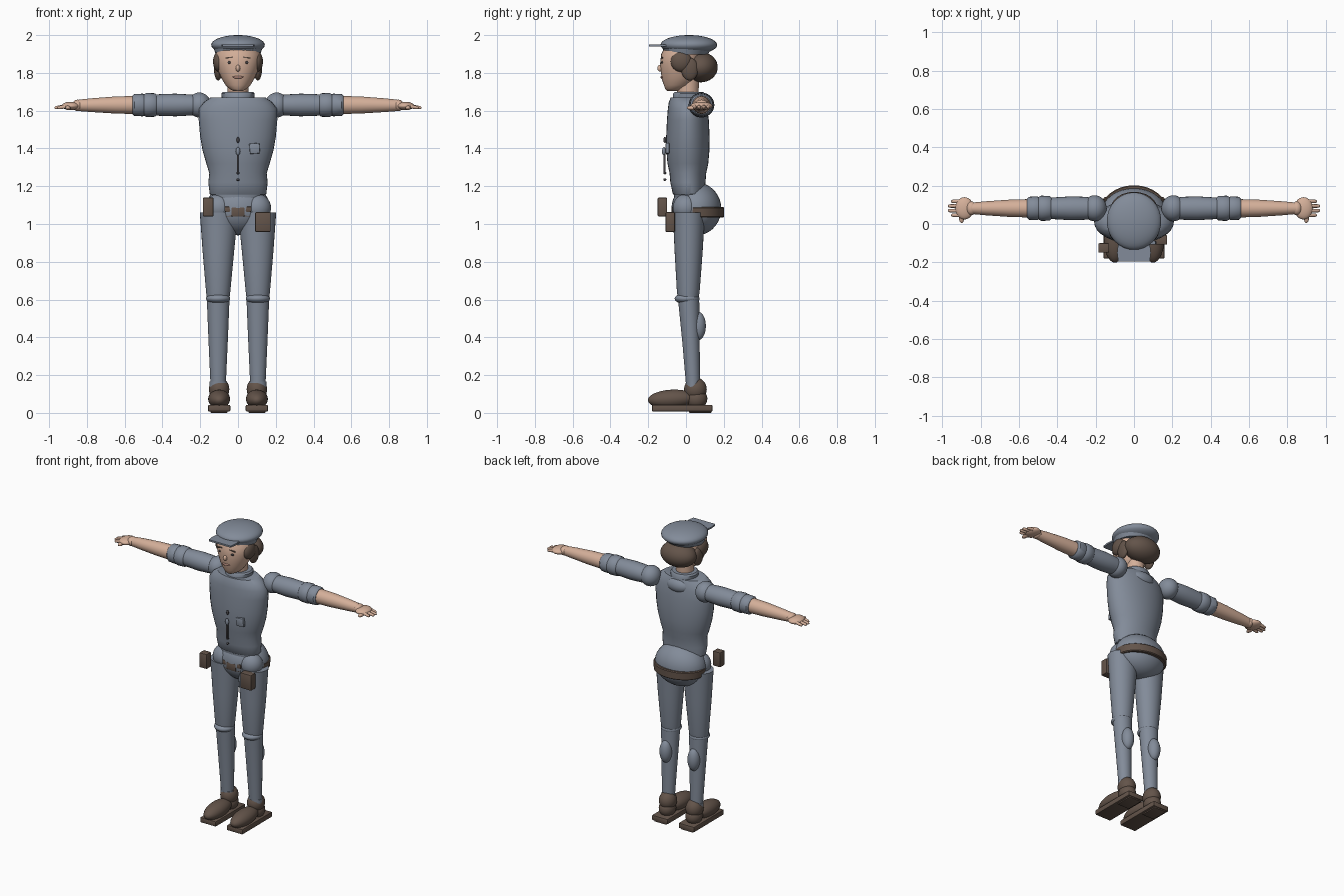
import bpy, bmesh, math
from mathutils import Vector, Matrix


def material(name, rgb):
    m = bpy.data.materials.new(name)
    m.diffuse_color = (*rgb, 1)
    return m


CLOTH = material("blue grey cloth", (0.225, 0.26, 0.32))
SKIN = material("skin", (0.66, 0.43, 0.32))
BROWN = material("brown leather and hair", (0.125, 0.088, 0.068))
DARK = material("dark detail", (0.06, 0.055, 0.06))
LIP = material("lips", (0.45, 0.25, 0.20))


def finish(bm, name, mat, smooth=True):
    bmesh.ops.recalc_face_normals(bm, faces=bm.faces[:])
    me = bpy.data.meshes.new(name)
    bm.to_mesh(me)
    bm.free()
    me.materials.append(mat)
    ob = bpy.data.objects.new(name, me)
    bpy.context.collection.objects.link(ob)
    if smooth:
        bpy.ops.object.select_all(action='DESELECT')
        ob.select_set(True)
        bpy.context.view_layer.objects.active = ob
        bpy.ops.object.shade_smooth_by_angle(angle=math.radians(40))
    return ob


def ball(name, mat, c, r, rx=0.0):
    bm = bmesh.new()
    bmesh.ops.create_uvsphere(bm, u_segments=32, v_segments=18, radius=1)
    m = Matrix.Translation(c) @ Matrix.Rotation(rx, 4, 'X') @ Matrix.Diagonal((*r, 1))
    bm.transform(m)
    return finish(bm, name, mat)


def box(name, mat, c, s, bevel=0.006, ry=0.0):
    bm = bmesh.new()
    bmesh.ops.create_cube(bm, size=1)
    bm.transform(Matrix.Diagonal((*s, 1)))
    if bevel:
        bmesh.ops.bevel(bm, geom=bm.edges[:], offset=bevel, segments=2, affect='EDGES', profile=0.5)
    bm.transform(Matrix.Translation(c) @ Matrix.Rotation(ry, 4, 'Y'))
    return finish(bm, name, mat)


def loft(name, mat, rings, axis='Z', n=32):
    """Rings are (position along axis, centre a, centre b, radius a, radius b)."""
    bm = bmesh.new()
    loops = []
    for t, a, b, ra, rb in rings:
        loop = []
        for i in range(n):
            ang = 2 * math.pi * i / n
            u, v = a + ra * math.cos(ang), b + rb * math.sin(ang)
            loop.append(bm.verts.new((u, v, t) if axis == 'Z' else (t, u, v)))
        loops.append(loop)
    for p, q in zip(loops, loops[1:]):
        for i in range(n):
            bm.faces.new((p[i], p[(i + 1) % n], q[(i + 1) % n], q[i]))
    bm.faces.new(loops[0])
    bm.faces.new(loops[-1])
    return finish(bm, name, mat)


# Torso and collar
loft("shirt", CLOTH, [
    (1.155, 0, 0.01, 0.145, 0.075), (1.16, 0, 0.015, 0.15, 0.085), (1.22, 0, 0.01, 0.157, 0.093),
    (1.27, 0, 0.01, 0.152, 0.097), (1.32, 0, 0.01, 0.168, 0.108), (1.39, 0, 0.01, 0.188, 0.114),
    (1.46, 0, 0.01, 0.200, 0.115), (1.55, 0, 0.01, 0.208, 0.111), (1.61, 0, 0.008, 0.207, 0.104),
    (1.645, 0, 0.007, 0.180, 0.098), (1.67, 0, 0.007, 0.145, 0.088)])
loft("collar", CLOTH, [(1.66, 0, 0.015, 0.085, 0.085), (1.69, 0, 0.015, 0.088, 0.083),
                       (1.70, 0, 0.015, 0.08, 0.075)])
ball("upper_back", CLOTH, (0, 0.075, 1.62), (0.085, 0.05, 0.05))

# Neck and head
loft("neck", SKIN, [(1.66, 0, 0.01, 0.055, 0.055), (1.78, 0, 0.01, 0.055, 0.06)])
loft("head", SKIN, [
    (1.705, 0, -0.065, 0.025, 0.035), (1.715, 0, -0.06, 0.045, 0.05), (1.735, 0, -0.045, 0.066, 0.072),
    (1.77, 0, -0.035, 0.087, 0.094), (1.81, 0, -0.03, 0.105, 0.103), (1.85, 0, -0.03, 0.115, 0.107),
    (1.90, 0, -0.025, 0.118, 0.106), (1.94, 0, -0.01, 0.10, 0.10)])
ball("nose", SKIN, (0, -0.136, 1.825), (0.012, 0.016, 0.018))
ball("mouth", LIP, (0, -0.127, 1.777), (0.03, 0.008, 0.007))

# Hair
ball("back_hair", BROWN, (0, 0.078, 1.83), (0.122, 0.09, 0.08))
for s, side in ((-1, "left"), (1, "right")):
    ball(side + "_side_hair", BROWN, (s * 0.1, -0.025, 1.86), (0.032, 0.056, 0.055))
    ball(side + "_sideburn", BROWN, (s * 0.105, 0.02, 1.82), (0.022, 0.045, 0.06))
    ball(side + "_eye", DARK, (s * 0.046, -0.126, 1.855), (0.010, 0.006, 0.007))
    box(side + "_brow", BROWN, (s * 0.046, -0.127, 1.881), (0.04, 0.008, 0.006), 0, s * 0.12)

# Cap and peak
ball("cap", CLOTH, (0, 0.015, 1.948), (0.142, 0.15, 0.052))
loft("cap_band", CLOTH, [(1.898, 0, 0.0, 0.118, 0.115), (1.94, 0, 0.01, 0.132, 0.135)])
bm = bmesh.new()
outline = [(-0.08, -0.08), (-0.088, -0.15), (-0.082, -0.196), (0.082, -0.196), (0.088, -0.15), (0.08, -0.08)]
face = bm.faces.new([bm.verts.new((x, y, 1.939)) for x, y in outline])
top = bmesh.ops.extrude_face_region(bm, geom=[face])
bmesh.ops.translate(bm, vec=(0, 0, 0.011), verts=[v for v in top["geom"] if isinstance(v, bmesh.types.BMVert)])
finish(bm, "cap_peak", CLOTH)

# Hips and belt
ball("hips", CLOTH, (0, 0.055, 1.08), (0.172, 0.132, 0.14))
loft("waist", CLOTH, [(1.05, 0, 0.015, 0.12, 0.07), (1.17, 0, 0.015, 0.14, 0.08)])
loft("belt", BROWN, [(1.035, 0, 0.065, 0.165, 0.132), (1.04, 0, 0.065, 0.171, 0.137),
                     (1.085, 0, 0.065, 0.174, 0.137), (1.09, 0, 0.065, 0.168, 0.132)])
box("belt_front", BROWN, (0, -0.062, 1.078), (0.14, 0.02, 0.03))
box("buckle", BROWN, (0, -0.066, 1.064), (0.07, 0.022, 0.05))
box("small_pouch", BROWN, (-0.158, -0.125, 1.09), (0.056, 0.05, 0.10))
box("holster", BROWN, (0.132, -0.083, 1.01), (0.082, 0.05, 0.105))

# Chest details
for i, z in enumerate((1.445, 1.27, 1.235)):
    ball("button_%d" % (i + 1), DARK, (0, -0.112, z), (0.008, 0.008, 0.016 if i == 0 else 0.007))
ball("whistle", CLOTH, (0, -0.117, 1.385), (0.012, 0.01, 0.022))
box("chain", DARK, (0, -0.114, 1.32), (0.012, 0.012, 0.10), 0.003)
box("chest_pocket", CLOTH, (0.088, -0.098, 1.40), (0.054, 0.02, 0.055), 0.004, -0.08)

AY, AZ = 0.082, 1.63
for s, side in ((-1, "left"), (1, "right")):
    def arm_part(name, mat, pts):
        loft(side + name, mat, [(s * x, AY, AZ + dz, ry, rz) for x, ry, rz, dz in pts], 'X', 24)

    # Arms with rolled sleeves
    ball(side + "_shoulder", CLOTH, (s * 0.205, AY, AZ), (0.062, 0.068, 0.066))
    arm_part("_sleeve", CLOTH, [(0.19, 0.052, 0.05, 0), (0.26, 0.06, 0.056, 0), (0.33, 0.062, 0.06, 0),
                                (0.40, 0.058, 0.058, 0), (0.45, 0.055, 0.055, 0)])
    arm_part("_elbow_roll", CLOTH, [(0.43, 0.055, 0.053, 0), (0.44, 0.064, 0.062, 0),
                                    (0.485, 0.066, 0.064, 0), (0.50, 0.058, 0.056, 0)])
    arm_part("_cuff_roll", CLOTH, [(0.495, 0.057, 0.055, 0), (0.505, 0.062, 0.06, 0),
                                   (0.548, 0.06, 0.058, 0), (0.558, 0.05, 0.05, 0)])
    arm_part("_forearm", SKIN, [(0.54, 0.048, 0.048, 0), (0.65, 0.045, 0.045, 0),
                                (0.78, 0.036, 0.036, -0.001), (0.845, 0.03, 0.03, -0.002)])
    # Hands
    ball(side + "_wrist", SKIN, (s * 0.85, AY, 1.628), (0.028, 0.036, 0.03))
    ball(side + "_palm", SKIN, (s * 0.885, AY, 1.625), (0.048, 0.058, 0.022))
    for i in range(4):
        y = AY - 0.036 + i * 0.024
        tip = (0.955, 0.972, 0.972, 0.955)[i]
        loft(side + "_finger_%d" % (i + 1), SKIN,
             [(s * 0.90, y, 1.625, 0.0105, 0.012), (s * (tip - 0.008), y, 1.616, 0.009, 0.009),
              (s * tip, y, 1.615, 0.004, 0.004)], 'X', 10)
    ball(side + "_thumb", SKIN, (s * 0.9, 0.035, 1.615), (0.014, 0.03, 0.012))

    # Legs
    cx = s * 0.105
    ball(side + "_hip_joint", CLOTH, (s * 0.1, 0.0, 1.085), (0.075, 0.07, 0.075))
    loft(side + "_thigh", CLOTH, [(0.61, cx, 0.012, 0.06, 0.055), (0.64, cx, 0.012, 0.064, 0.06),
                                  (0.85, s * 0.104, 0.014, 0.083, 0.074),
                                  (1.06, s * 0.101, 0.015, 0.101, 0.085)])
    ball(side + "_knee", CLOTH, (cx, 0.006, 0.605), (0.064, 0.066, 0.03))
    loft(side + "_shin", CLOTH, [(0.16, cx, 0.037, 0.041, 0.038), (0.38, cx, 0.026, 0.051, 0.046),
                                 (0.60, cx, 0.014, 0.060, 0.056)])
    ball(side + "_calf", CLOTH, (cx, 0.065, 0.46), (0.04, 0.04, 0.075))
    loft(side + "_trouser_cuff", CLOTH, [(0.13, cx, 0.037, 0.045, 0.036), (0.165, cx, 0.037, 0.046, 0.038)])

    # Shoes
    sx = s * 0.1
    ball(side + "_shoe_ankle", BROWN, (sx, 0.05, 0.125), (0.054, 0.06, 0.062))
    ball(side + "_shoe_heel", BROWN, (sx, 0.055, 0.075), (0.052, 0.058, 0.055))
    ball(side + "_shoe_toe", BROWN, (sx, -0.075, 0.073), (0.058, 0.127, 0.05), 0.05)
    box(side + "_sole", BROWN, (sx, -0.02, 0.025), (0.118, 0.32, 0.035))
    box(side + "_heel_block", BROWN, (sx, 0.075, 0.012), (0.09, 0.12, 0.024), 0.004)
